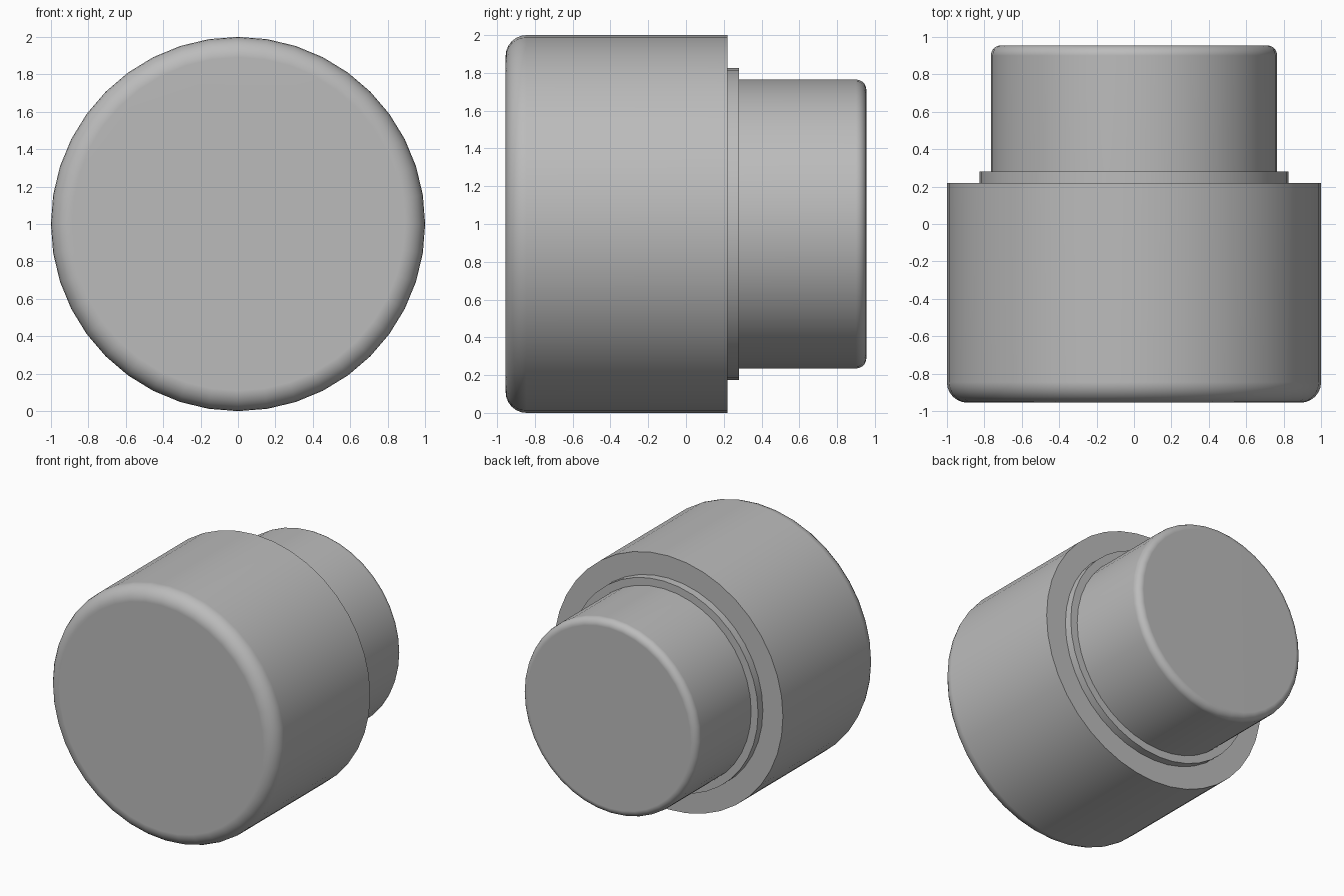
import bpy
import math

cube = bpy.data.objects.get("Cube")
if cube:
    bpy.data.objects.remove(cube, do_unlink=True)

SIDES = 40
AXIS_Z = 1.0

grey = bpy.data.materials.new("plain grey")
grey.use_nodes = True
colour = (0.5, 0.5, 0.5, 1)
grey.diffuse_color = colour
grey.node_tree.nodes["Principled BSDF"].inputs["Base Color"].default_value = colour


def disc(name, radius, y0, y1, sides=SIDES, turn=0.0):
    """Closed prism along y from y0 to y1, with vertex 0 at the given turn from the top."""
    verts = []
    for y in (y0, y1):
        for i in range(sides):
            a = turn + math.tau * i / sides
            verts.append((radius * math.sin(a), y, AXIS_Z + radius * math.cos(a)))
    faces = [tuple(range(sides)), tuple(reversed(range(sides, 2 * sides)))]
    for i in range(sides):
        j = (i + 1) % sides
        faces.append((j, i, sides + i, sides + j))
    mesh = bpy.data.meshes.new(name)
    mesh.from_pydata(verts, [], faces)
    mesh.materials.append(grey)
    obj = bpy.data.objects.new(name, mesh)
    bpy.context.collection.objects.link(obj)
    return obj


def activate(obj):
    bpy.ops.object.select_all(action="DESELECT")
    obj.select_set(True)
    bpy.context.view_layer.objects.active = obj


def round_rim(obj, y, width, segments=6):
    """Round the rim lying at the given y."""
    mesh = obj.data
    weights = mesh.attributes.new("bevel_weight_edge", "FLOAT", "EDGE")
    for e in mesh.edges:
        on_rim = all(abs(mesh.vertices[v].co.y - y) < 1e-4 for v in e.vertices)
        weights.data[e.index].value = 1.0 if on_rim else 0.0
    mod = obj.modifiers.new("rounded rim", "BEVEL")
    mod.limit_method = "WEIGHT"
    mod.width = width
    mod.segments = segments
    activate(obj)
    bpy.ops.object.modifier_apply(modifier=mod.name)


def smooth(obj):
    activate(obj)
    bpy.ops.object.shade_smooth_by_angle(angle=math.radians(30))
    mod = obj.modifiers.new("flat caps", "WEIGHTED_NORMAL")
    mod.keep_sharp = True


# Main drum with a rounded front rim
body = disc("body", 1.0, -0.955, 0.22)
round_rim(body, -0.955, 0.11)

# Deep triangular socket, point down, cut into the front
cutter = disc("socket_cutter", 0.825, -1.2, 0.11, sides=3, turn=math.pi)
cutter.hide_render = True
cut = body.modifiers.new("socket", "BOOLEAN")
cut.operation = "DIFFERENCE"
cut.solver = "EXACT"
cut.object = cutter
activate(body)
bpy.ops.object.modifier_apply(modifier=cut.name)
bpy.data.objects.remove(cutter, do_unlink=True)

# Thin collar behind the drum
collar = disc("collar", 0.825, 0.2, 0.28)

# Narrower rear plug with a rounded end
plug = disc("rear_plug", 0.765, 0.26, 0.955)
round_rim(plug, 0.955, 0.055, 5)

for part in (body, collar, plug):
    smooth(part)
